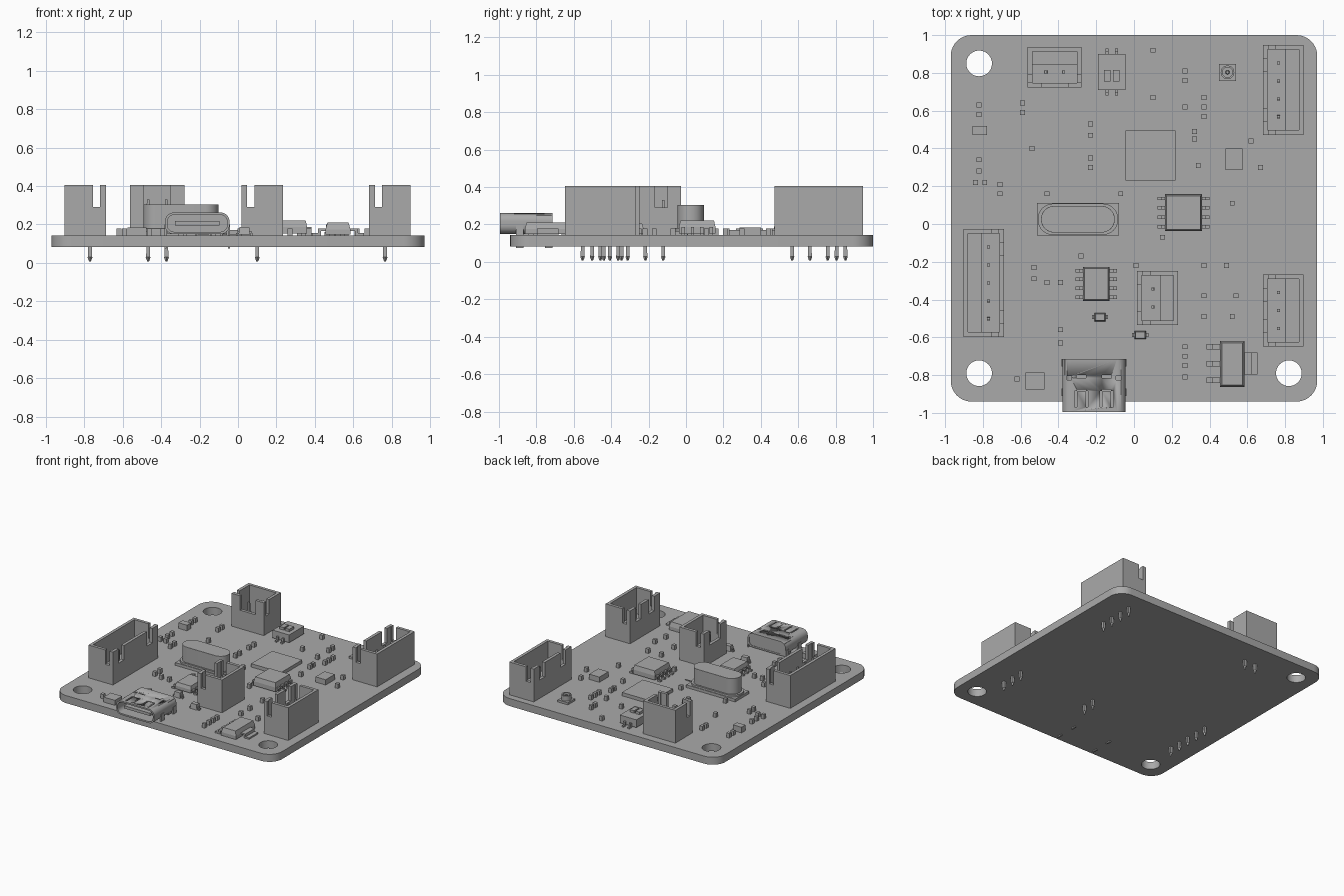
import bpy, bmesh, math
from math import pi
from mathutils import Matrix, Vector

cube = bpy.data.objects.get("Cube")
if cube:
    bpy.data.objects.remove(cube)

GREY = bpy.data.materials.new("plain grey")
GREY.use_nodes = True
GREY.diffuse_color = (0.4, 0.4, 0.4, 1)
GREY.node_tree.nodes["Principled BSDF"].inputs["Base Color"].default_value = (0.4, 0.4, 0.4, 1)
BOTTOM, TOP = 0.083, 0.143  # board faces


def finish(name, bm, loc=(0, 0, 0), turn=0.0, bevel=0.0):
    """Turn a bmesh into a placed, shaded object."""
    bmesh.ops.recalc_face_normals(bm, faces=bm.faces)
    me = bpy.data.meshes.new(name)
    bm.to_mesh(me)
    bm.free()
    me.materials.append(GREY)
    me.shade_smooth()
    me.set_sharp_from_angle(angle=math.radians(35))
    ob = bpy.data.objects.new(name, me)
    bpy.context.collection.objects.link(ob)
    ob.location, ob.rotation_euler.z = loc, turn
    if bevel:
        mod = ob.modifiers.new("bevel", 'BEVEL')
        mod.width, mod.segments, mod.angle_limit = bevel, 4, math.radians(60)
    return ob


def box(bm, x0, x1, y0, y1, z0, z1, taper=0.0):
    """Add a box; taper draws the top in on each side."""
    mat = Matrix.LocRotScale(Vector((x0 + x1, y0 + y1, z0 + z1)) / 2, None,
                             Vector((x1 - x0, y1 - y0, z1 - z0)))
    verts = bmesh.ops.create_cube(bm, size=1, matrix=mat)["verts"]
    for v in verts:
        if taper and v.co.z > (z0 + z1) / 2:
            v.co.x += taper if v.co.x < (x0 + x1) / 2 else -taper
            v.co.y += taper if v.co.y < (y0 + y1) / 2 else -taper


def cyl(bm, x, y, r0, r1, z0, z1, sides=24):
    bmesh.ops.create_cone(bm, cap_ends=True, segments=sides, radius1=r0, radius2=r1,
                          depth=z1 - z0, matrix=Matrix.Translation((x, y, (z0 + z1) / 2)))


def round_rect(w, h, r, steps=10):
    """Outline of a rounded rectangle centred on the origin."""
    pts = []
    for q, (sx, sy) in enumerate([(1, 1), (-1, 1), (-1, -1), (1, -1)]):
        for i in range(steps + 1):
            a = (q + i / steps) * pi / 2
            pts.append((sx * (w / 2 - r) + r * math.cos(a), sy * (h / 2 - r) + r * math.sin(a)))
    return pts


def circle(x, y, r, n=40):
    return [(x + r * math.cos(2 * pi * i / n), y + r * math.sin(2 * pi * i / n)) for i in range(n)]


def slab(loops, z0, z1):
    """Bmesh of filled outlines, with inner outlines as holes."""
    cu = bpy.data.curves.new("outline", 'CURVE')
    cu.dimensions, cu.fill_mode, cu.extrude = '2D', 'BOTH', (z1 - z0) / 2
    for loop in loops:
        sp = cu.splines.new('POLY')
        sp.points.add(len(loop) - 1)
        for p, (x, y) in zip(sp.points, loop):
            p.co = (x, y, 0, 1)
        sp.use_cyclic_u = True
    ob = bpy.data.objects.new("outline", cu)
    bpy.context.collection.objects.link(ob)
    me = bpy.data.meshes.new_from_object(ob.evaluated_get(bpy.context.evaluated_depsgraph_get()))
    bm = bmesh.new()
    bm.from_mesh(me)
    bpy.data.objects.remove(ob)
    bpy.data.meshes.remove(me)
    bmesh.ops.translate(bm, verts=bm.verts, vec=(0, 0, (z0 + z1) / 2))
    bmesh.ops.remove_doubles(bm, verts=bm.verts, dist=1e-5)
    return bm


# Circuit board with three mounting holes
holes = [circle(x, y, 0.068) for x, y in [(-0.82, 0.82), (-0.82, -0.82), (0.82, -0.82)]]
finish("circuit_board", slab([round_rect(1.94, 1.94, 0.11)] + holes, BOTTOM, TOP), (0, 0.03, 0))


# Shrouded pin headers: slotted face looks to -y before turning
def header(name, x, y, pins, turn):
    bm = bmesh.new()
    half, d, t, rim, notch = 0.0475 * (pins + 1), 0.108, 0.024, 0.405, 0.29
    box(bm, -half, half, -d, d, TOP, 0.18)
    box(bm, -half + t, half - t, 0.012, d - t, 0.18, 0.195)
    box(bm, -half, half, d - t, d, 0.18, rim)
    for s in (-1, 1):
        lo, hi = sorted((s * half, s * (half - t)))
        box(bm, lo, hi, -d, d - t, 0.18, notch)
        box(bm, lo, hi, 0.068 - d, d - t, notch, rim)
        box(bm, lo, hi, -d, 0.03 - d, notch, rim)
        lo, hi = sorted((s * (half - t), s * (half - 0.073)))
        box(bm, lo, hi, -d, t - d, notch, rim)
    box(bm, t - half, half - t, -d, t - d, 0.18, notch)
    if pins > 2:
        box(bm, 0.14 - half, half - 0.14, -d, t - d, notch, rim)
    for i in range(pins):
        px = (i - (pins - 1) / 2) * 0.095
        box(bm, px - 0.01, px + 0.01, -0.035, -0.015, 0.03, 0.33, 0.003)
        cyl(bm, px, -0.025, 0.005, 0.013, 0.008, 0.03, 4)
    finish(name, bm, (x, y, 0), turn)


header("rear_header", -0.42, 0.83, 2, 0)
header("left_rear_header", 0.79, 0.71, 4, -pi / 2)
header("right_header", -0.795, -0.312, 5, pi / 2)
header("centre_header", 0.125, -0.392, 2, -pi / 2)
header("left_front_header", 0.79, -0.458, 3, -pi / 2)


# Bent lead running outwards along x from a body side
def lead(bm, x, y, s, reach, w, shoulder):
    parts = [(0, 0.45, shoulder - 0.012, shoulder), (0.35, 0.55, TOP, shoulder),
             (0.45, 1, TOP, TOP + 0.012)]
    for a, b, z0, z1 in parts:
        lo, hi = sorted((x + s * a * reach, x + s * b * reach))
        box(bm, lo, hi, y - w / 2, y + w / 2, z0, z1)


def chip(name, x, y, w, d, top, rows):
    """Eight-lead moulded chip."""
    bm = bmesh.new()
    mid = (TOP + top) / 2 + 0.005
    box(bm, -w / 2, w / 2, -d / 2, d / 2, TOP + 0.01, mid)
    box(bm, -w / 2, w / 2, -d / 2, d / 2, mid, top, 0.008)
    for s in (-1, 1):
        for i in range(4):
            lead(bm, s * w / 2, (i - 1.5) * rows, s, 0.04, 0.018, mid)
    finish(name, bm, (x, y, 0))


chip("large_chip", 0.262, 0.06, 0.195, 0.195, 0.222, 0.05)
chip("small_chip", -0.2, -0.317, 0.14, 0.18, 0.205, 0.047)

# Power regulator with three leads and a wide tab
bm = bmesh.new()
box(bm, 0.455, 0.585, -0.862, -0.62, TOP + 0.005, 0.175)
box(bm, 0.455, 0.585, -0.862, -0.62, 0.175, 0.21, 0.01)
for y in (-0.65, -0.74, -0.828):
    lead(bm, 0.455, y, -1, 0.07, 0.03, 0.178)
lead(bm, 0.585, -0.738, 1, 0.07, 0.115, 0.178)
finish("power_regulator", bm)

# Flat processor and small square packages
for name, x, y, w, d, h in [("processor", 0.088, 0.362, 0.265, 0.265, 0.027),
                            ("oscillator", 0.53, 0.343, 0.09, 0.115, 0.042),
                            ("inductor", -0.525, -0.83, 0.1, 0.09, 0.04),
                            ("indicator", -0.817, 0.495, 0.075, 0.05, 0.045)]:
    bm = bmesh.new()
    box(bm, -w / 2, w / 2, -d / 2, d / 2, TOP, TOP + h)
    finish(name, bm, (x, y, 0))

# Small two-lead diodes
for i, (x, y) in enumerate([(-0.18, -0.493), (0.033, -0.588)]):
    bm = bmesh.new()
    box(bm, -0.03, 0.03, -0.022, 0.022, TOP + 0.004, 0.188, 0.005)
    for s in (-1, 1):
        lead(bm, s * 0.028, 0, s, 0.015, 0.02, 0.165)
    finish(f"diode_{i + 1}", bm, (x, y, 0))

# Crystal can on its base, with one wire
bm = bmesh.new()
box(bm, -0.513, -0.08, -0.062, 0.112, TOP, 0.165)
box(bm, -0.08, 0.0, 0.006, 0.012, TOP, 0.149)
finish("crystal_base", bm)
finish("crystal_flange", slab([round_rect(0.425, 0.165, 0.08)], 0.165, 0.18), (-0.297, 0.025, 0))
finish("crystal_can", slab([round_rect(0.39, 0.14, 0.069)], 0.18, 0.305), (-0.297, 0.025, 0), 0, 0.022)

# Two-way slide switch
bm = bmesh.new()
box(bm, -0.073, 0.073, -0.095, 0.095, TOP + 0.01, 0.215)
for s in (-1, 1):
    box(bm, s * 0.024 - 0.018, s * 0.024 + 0.018, -0.05, 0.01, 0.215, 0.235)
    for e in (-1, 1):
        lo, hi = sorted((e * 0.095, e * 0.11))
        box(bm, s * 0.025 - 0.008, s * 0.025 + 0.008, lo, hi, TOP, 0.18)
        lo, hi = sorted((e * 0.11, e * 0.125))
        box(bm, s * 0.025 - 0.008, s * 0.025 + 0.008, lo, hi, TOP, TOP + 0.012)
finish("slide_switch", bm, (-0.118, 0.805, 0))

# Antenna socket: base, ring and centre pin
bm = bmesh.new()
box(bm, -0.045, 0.045, -0.045, 0.045, TOP, 0.16)
cyl(bm, 0, 0, 0.011, 0.008, 0.16, 0.195, 12)
finish("antenna_base", bm, (0.495, 0.803, 0))
finish("antenna_ring", slab([circle(0, 0, 0.036, 24), circle(0, 0, 0.027, 24)], 0.16, 0.2), (0.495, 0.803, 0))

# Charging port: hollow shell run along y, with cut-outs in its roof
bm = slab([round_rect(0.335, 0.112, 0.045), round_rect(0.311, 0.088, 0.035)], 0, 0.28)
bmesh.ops.rotate(bm, verts=bm.verts, matrix=Matrix.Rotation(pi / 2, 3, 'X'))
shell = finish("port_shell", bm, (-0.212, -0.715, 0.206))
bm = bmesh.new()
for s in (-1, 1):
    x = s * 0.067
    for a, b, y0, y1 in [(-0.036, -0.024, -0.255, -0.17), (0.024, 0.036, -0.255, -0.17),
                         (-0.0239, 0.0239, -0.172, -0.16), (-0.025, 0.025, -0.1, -0.085)]:
        box(bm, x + a, x + b, y0, y1, 0.03, 0.09)
    box(bm, s * 0.13 - 0.012, s * 0.13 + 0.012, -0.11, -0.09, 0.03, 0.09)
cutter = finish("port_cutter", bm, shell.location)
cutter.hide_render = True
mod = shell.modifiers.new("roof_slots", 'BOOLEAN')
mod.operation, mod.object = 'DIFFERENCE', cutter
bpy.context.view_layer.update()
cut = bpy.data.meshes.new_from_object(shell.evaluated_get(bpy.context.evaluated_depsgraph_get()))
shell.modifiers.clear()
shell.data = cut
bpy.data.objects.remove(cutter)

# Port tongue, rear block and mounting legs
bm = bmesh.new()
box(bm, -0.115, 0.115, -0.97, -0.8, 0.195, 0.217)
box(bm, -0.155, 0.155, -0.8, -0.718, 0.15, 0.25)
for s in (-1, 1):
    for y in (-0.735, -0.89):
        x = s * 0.165
        box(bm, x - 0.006, x + 0.006, y - 0.02, y + 0.02, 0.074, 0.2)
finish("port_tongue", bm, (-0.212, 0, 0))

# Tiny resistors and capacitors: columns of y places by x, in hundredths
places = {10: [92, 67], 27: [81, 76, 62, -65, -70, -75, -81], 37: [67, 62, 57, -22, -38, -49],
          32: [49, 45], 62: [44], 67: [30], 34: [31], 52: [11, -49], 15: [-7], 1: [-22],
          49: [-22], 54: [-38], -28: [-17], -53: [-23, -29], -46: [-31, 16], -39: [-31, -56, -63],
          -62: [-82], -7: [16], -71: [21, 16], -79: [22], -84: [22], -82: [34, 28, 63, 58],
          -59: [64, 59], -54: [40], -23: [53, 47, 35, 30]}
bm = bmesh.new()
for x, column in places.items():
    for y in column:
        cx, cy = x / 100, y / 100
        box(bm, cx - 0.013, cx + 0.013, cy - 0.013, cy + 0.013, TOP, 0.178)
finish("small_passives", bm)
